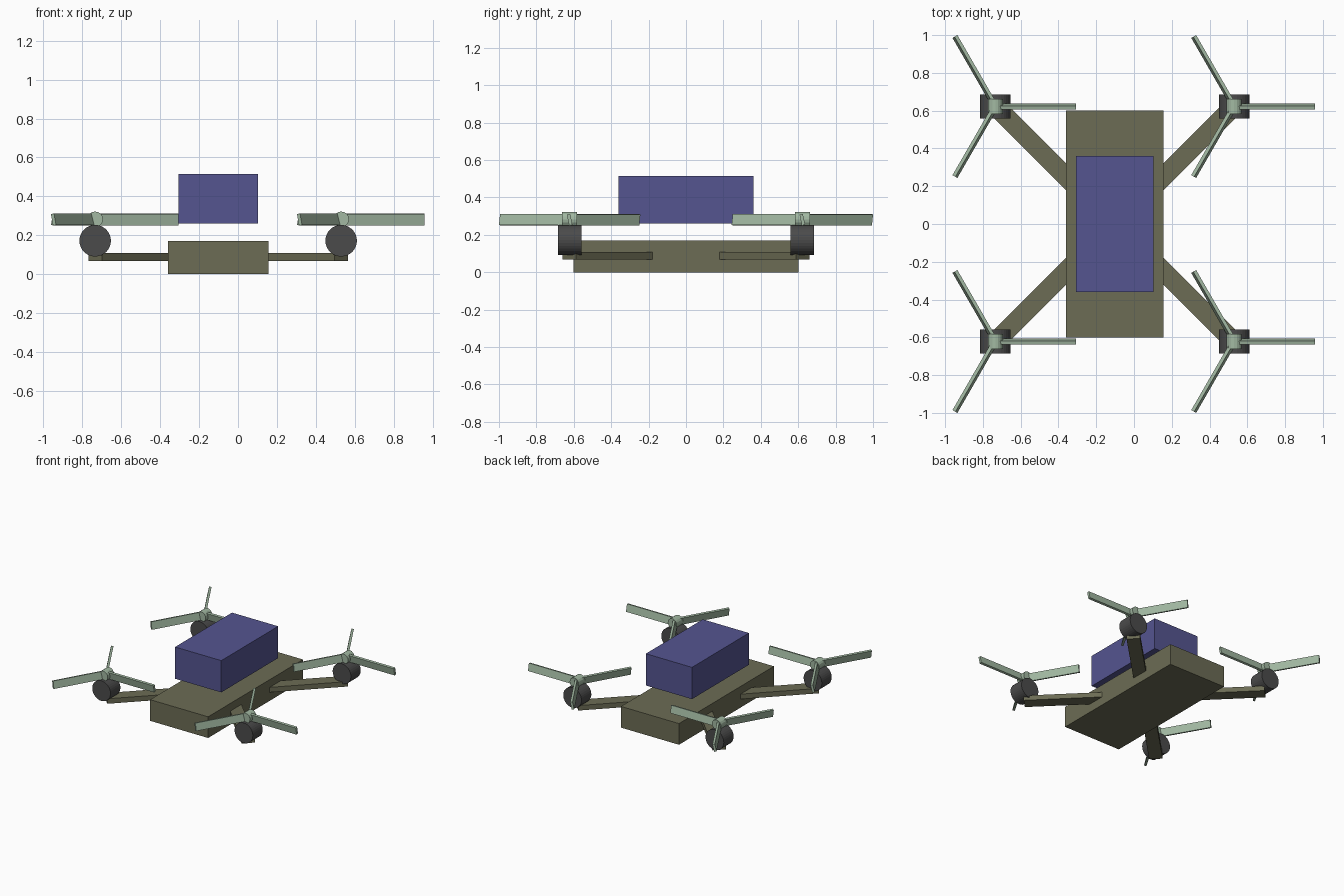
import bpy, math
from mathutils import Matrix, Vector

if "Cube" in bpy.data.objects:
    bpy.data.objects.remove(bpy.data.objects["Cube"])


def material(name, rgb):
    m = bpy.data.materials.new(name)
    m.diffuse_color = (*rgb, 1)
    m.use_nodes = True
    m.node_tree.nodes["Principled BSDF"].inputs["Base Color"].default_value = m.diffuse_color
    return m


OLIVE = material("olive", (0.15, 0.15, 0.09))
BLUE = material("blue", (0.09, 0.09, 0.28))
DARK = material("dark", (0.07, 0.07, 0.07))
GREEN = material("green", (0.36, 0.48, 0.36))


def box(name, lo, hi, mat, frame=Matrix()):
    """Box between two corners, given in a local frame."""
    lo, hi = Vector(lo), Vector(hi)
    bpy.ops.mesh.primitive_cube_add(size=1)
    ob = bpy.context.object
    ob.name = name
    ob.data.transform(frame @ Matrix.Translation((lo + hi) / 2)
                      @ Matrix.Diagonal((*(hi - lo), 1)))
    ob.data.materials.append(mat)
    return ob


def drum(name, centre, radius, depth, sides, mat):
    """Cylinder lying along y."""
    bpy.ops.mesh.primitive_cylinder_add(vertices=sides, radius=radius, depth=depth,
                                        location=centre, rotation=(math.pi / 2, 0, 0))
    ob = bpy.context.object
    ob.name = name
    ob.data.materials.append(mat)
    return ob


# Hull and the payload floating above it
box("body", (-0.359, -0.602, 0), (0.156, 0.602, 0.17), OLIVE)
box("payload_box", (-0.306, -0.361, 0.26), (0.104, 0.361, 0.515), BLUE)

# Four corners: diagonal arm, motor, hub and three pitched blades
for side, sx, x in (("left", -1, -0.734), ("right", 1, 0.53)):
    for end, sy in (("front", -1), ("back", 1)):
        tag = f"{end}_{side}"
        y = sy * 0.622
        turn = Matrix.Rotation(math.atan2(sy, sx), 4, 'Z')
        box("arm_" + tag, (-0.6, -0.05, -0.02), (0, 0.05, 0.02), OLIVE,
            Matrix.Translation((x, sy * 0.624, 0.088)) @ turn)
        drum("motor_" + tag, (x, y, 0.172), 0.081, 0.125, 32, DARK)
        drum("hub_" + tag, (x, y, 0.282), 0.04, 0.08, 16, GREEN)
        for i in range(3):
            frame = (Matrix.Translation((x, y, 0.281))
                     @ Matrix.Rotation(math.radians(120 * i), 4, 'Z')
                     @ Matrix.Rotation(math.radians(12), 4, 'X'))
            box(f"blade_{tag}_{i + 1}", (0, -0.009, -0.03), (0.428, 0.009, 0.03),
                GREEN, frame)
